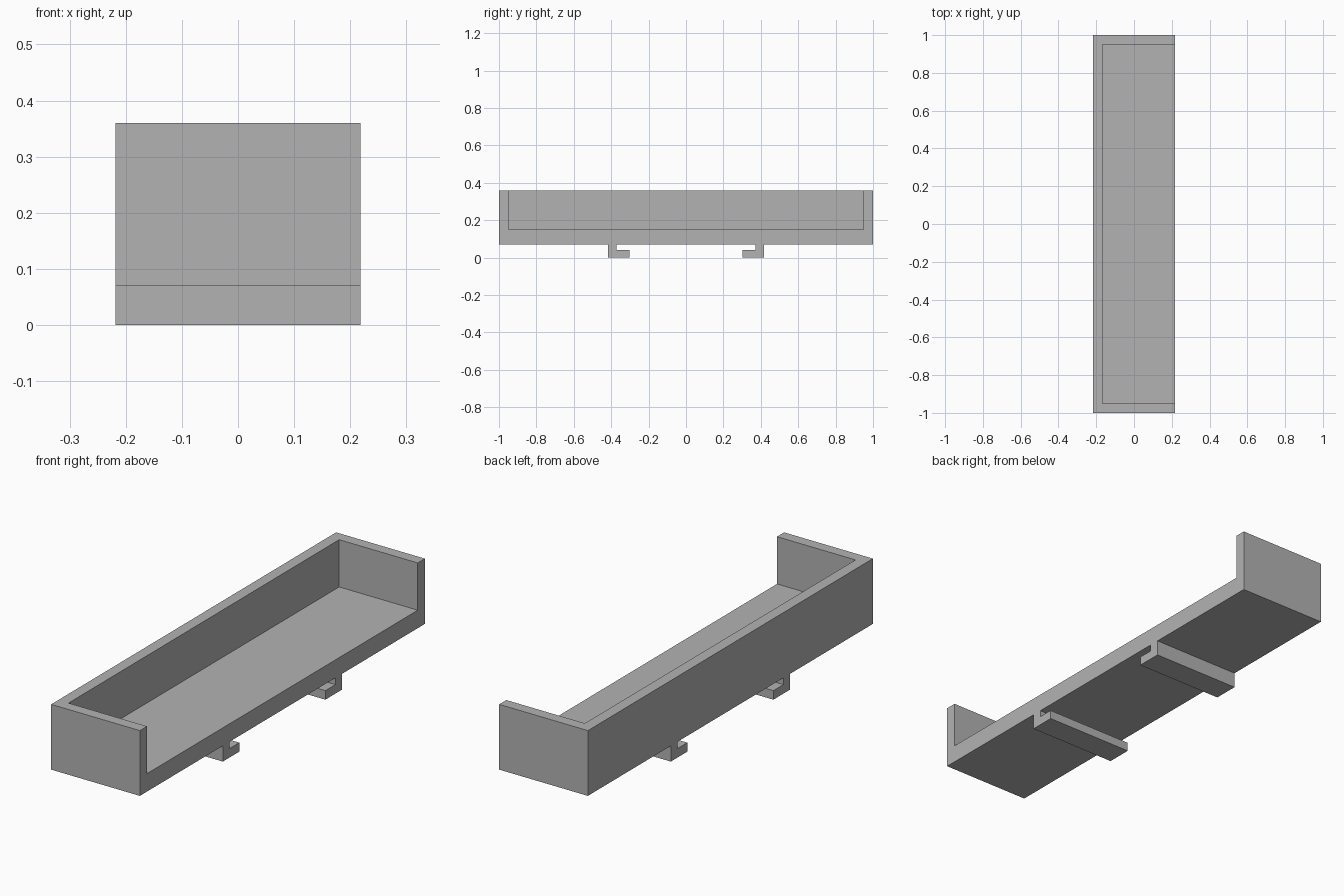
import bpy
import bmesh
from mathutils import Vector

default = bpy.data.objects.get("Cube")
if default:
    bpy.data.objects.remove(default, do_unlink=True)

HALF_X, HALF_Y = 0.218, 1.0
BOTTOM, FLOOR, TOP = 0.07, 0.15, 0.36
WALL = 0.05

grey = bpy.data.materials.new("plain grey")
grey.use_nodes = True
colour = (0.45, 0.45, 0.45, 1)
grey.diffuse_color = colour
grey.node_tree.nodes["Principled BSDF"].inputs["Base Color"].default_value = colour


def extrude_profile(name, points, x0, x1):
    """Extrude a closed (y, z) profile along x."""
    bm = bmesh.new()
    face = bm.faces.new([bm.verts.new((x0, y, z)) for y, z in points])
    result = bmesh.ops.extrude_face_region(bm, geom=[face])
    moved = [v for v in result["geom"] if isinstance(v, bmesh.types.BMVert)]
    bmesh.ops.translate(bm, verts=moved, vec=Vector((x1 - x0, 0, 0)))
    bmesh.ops.recalc_face_normals(bm, faces=bm.faces)
    mesh = bpy.data.meshes.new(name)
    bm.to_mesh(mesh)
    bm.free()
    mesh.materials.append(grey)
    obj = bpy.data.objects.new(name, mesh)
    bpy.context.collection.objects.link(obj)
    return obj


def rectangle(half_y, z0, z1):
    return [(-half_y, z0), (half_y, z0), (half_y, z1), (-half_y, z1)]


# Tray: solid block hollowed from above and through its open +x side
tray = extrude_profile("tray", rectangle(HALF_Y, BOTTOM, TOP), -HALF_X, HALF_X)
cutter = extrude_profile("tray_cutter", rectangle(HALF_Y - WALL, FLOOR, TOP + 0.1),
                         -HALF_X + WALL, HALF_X + 0.1)
cutter.hide_render = True
hollow = tray.modifiers.new("hollow", "BOOLEAN")
hollow.operation = "DIFFERENCE"
hollow.solver = "EXACT"
hollow.object = cutter
bpy.context.view_layer.objects.active = tray
bpy.ops.object.modifier_apply(modifier=hollow.name)
bpy.data.objects.remove(cutter, do_unlink=True)

# Mounting hooks: L-shaped rails underneath with feet pointing inward
hook = [(0.418, BOTTOM), (0.418, 0), (0.302, 0),
        (0.302, 0.04), (0.372, 0.04), (0.372, BOTTOM)]
for name, side in (("front_hook", -1), ("back_hook", 1)):
    extrude_profile(name, [(side * y, z) for y, z in hook], -HALF_X, HALF_X)
